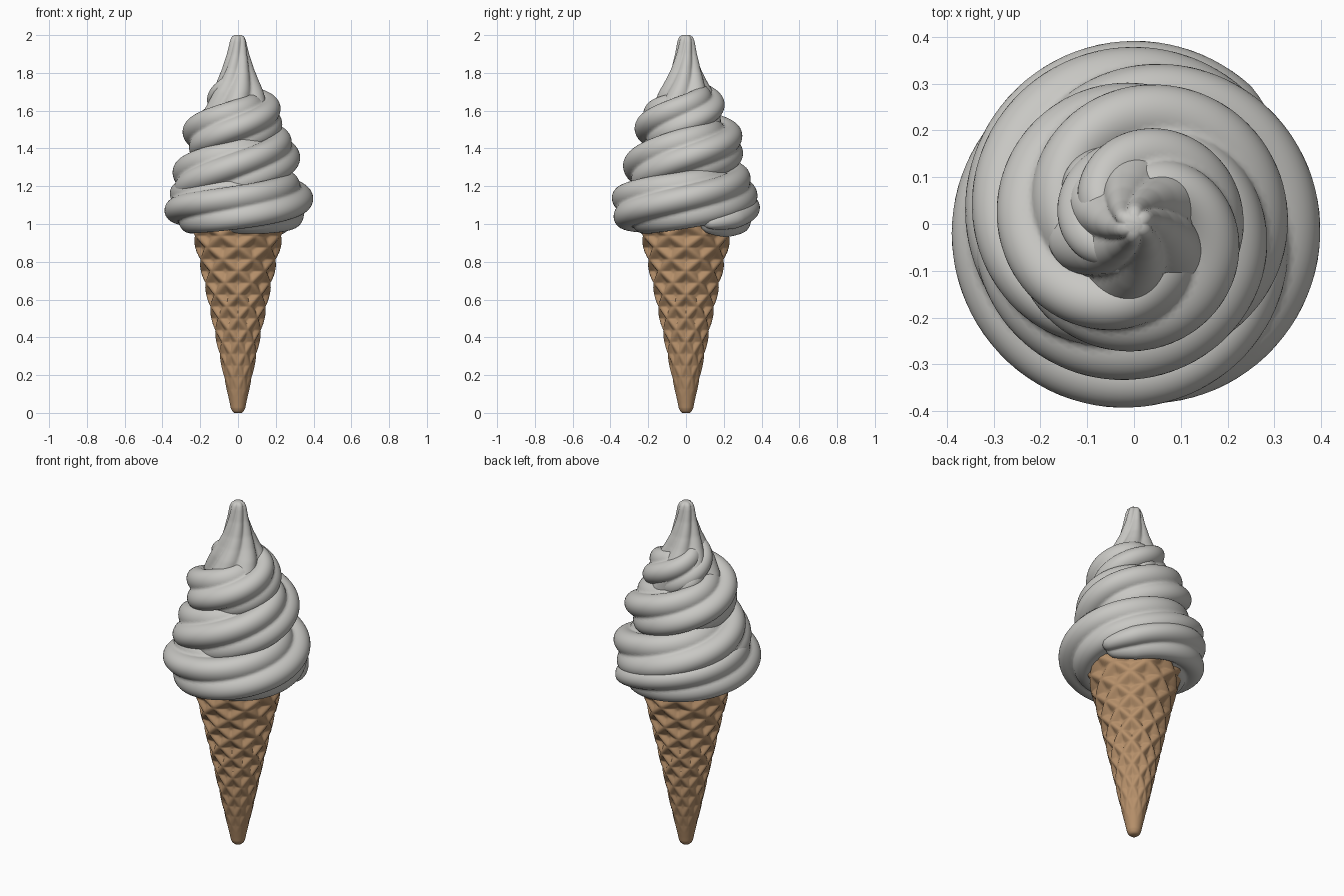
import bpy, bmesh, math
from mathutils import Vector

if "Cube" in bpy.data.objects:
    bpy.data.objects.remove(bpy.data.objects["Cube"])

TAU = 2 * math.pi


def material(name, rgb):
    m = bpy.data.materials.new(name)
    m.diffuse_color = (*rgb, 1)
    m.use_nodes = True
    m.node_tree.nodes["Principled BSDF"].inputs["Base Color"].default_value = m.diffuse_color
    return m


WAFFLE = material("waffle tan", (0.47, 0.28, 0.145))
CREAM = material("cream white", (0.58, 0.575, 0.55))


def lerp_table(table, x):
    """Linear interpolation in rows of (x, values...)."""
    for a, b in zip(table, table[1:]):
        if x <= b[0]:
            f = max(0, (x - a[0]) / (b[0] - a[0]))
            return [p + (q - p) * f for p, q in zip(a[1:], b[1:])]
    return list(table[-1][1:])


def smooth_table(table, x, w):
    rows = [lerp_table(table, x + w * k / 4) for k in range(-4, 5)]
    return [sum(c) / len(rows) for c in zip(*rows)]


def skin(name, rings, mat, angle):
    """Closed tube through a list of point rings."""
    bm = bmesh.new()
    vr = [[bm.verts.new(p) for p in ring] for ring in rings]
    n = len(vr[0])
    for a, b in zip(vr, vr[1:]):
        for i in range(n):
            j = (i + 1) % n
            bm.faces.new((a[i], a[j], b[j], b[i]))
    bm.faces.new(vr[0][::-1])
    bm.faces.new(vr[-1])
    bmesh.ops.recalc_face_normals(bm, faces=bm.faces)
    me = bpy.data.meshes.new(name)
    bm.to_mesh(me)
    bm.free()
    me.materials.append(mat)
    ob = bpy.data.objects.new(name, me)
    bpy.context.collection.objects.link(ob)
    bpy.ops.object.select_all(action='DESELECT')
    ob.select_set(True)
    bpy.context.view_layer.objects.active = ob
    bpy.ops.object.shade_smooth_by_angle(angle=math.radians(angle))
    return ob


# Waffle cone: round taper with crossing diagonal ridges
CONE = [(0, .02), (.008, .03), (.025, .038), (.05, .043), (.2, .076), (.4, .115),
        (.6, .155), (.8, .2), (1.0, .25), (1.02, .252)]
SEG, ROWS, DIAMONDS, PITCH = 128, 204, 8, .125


def ridge(u):
    d = abs(u - round(u))            # distance from a ridge line
    return max(0, 1 - max(0, d - .07) / .3)


rings = []
for k in range(ROWS + 1):
    z = 1.02 * k / ROWS
    r0 = lerp_table(CONE, z)[0]
    depth = .024 * min(1, max(0, (z - .08) / .5))
    ring = []
    for i in range(SEG):
        u, h = DIAMONDS * i / SEG, z / PITCH
        r = r0 + depth * (max(ridge(u + h), ridge(u - h)) - .7)
        a = TAU * i / SEG
        ring.append((r * math.cos(a), r * math.sin(a), z))
    rings.append(ring)
skin("waffle_cone", rings, WAFFLE, 60)

# Inner cream filling the gaps behind the coil, drawn up into a fluted tip
CORE = [(1.0, .245), (1.1, .27), (1.3, .22), (1.5, .19), (1.6, .175), (1.7, .135),
        (1.76, .105), (1.82, .08), (1.9, .056), (1.97, .042), (1.99, .034), (2.0, .02)]
rings = []
for k in range(101):
    z = 1 + k / 100
    r0 = lerp_table(CORE, z)[0]
    ring = []
    for i in range(72):
        a = TAU * i / 72
        lobe = abs(math.sin(3 * (a - 2.0 * (2 - z) * -1.6)))
        r = r0 * (.86 + .2 * lobe)
        ring.append((r * math.cos(a), r * math.sin(a), z))
    rings.append(ring)
skin("cream_core_and_tip", rings, CREAM, 60)

# Soft cream coil: (turns, height, path radius, tube radius)
COIL = [(0, 1.02, .28, .105), (.2, 1.09, .255, .13), (.45, 1.10, .245, .14),
        (.7, 1.09, .255, .145), (1, 1.13, .24, .15), (1.5, 1.24, .20, .15),
        (1.75, 1.31, .175, .145), (2, 1.38, .18, .145), (2.5, 1.48, .145, .14),
        (2.9, 1.56, .11, .135), (3.2, 1.62, .08, .12), (3.5, 1.69, .04, .10),
        (3.75, 1.77, .012, .07)]
START, STEPS, SIDES, LOBES = math.radians(18), 360, 70, 5
TURNS = COIL[-1][0]


def coil_point(t):
    z, rc, a = smooth_table(COIL, t, min(.1, max(0, TURNS - t)))
    th = START + TAU * t
    return Vector((rc * math.cos(th), rc * math.sin(th), z)), a, th


rings = []
for k in range(STEPS + 1):
    t = TURNS * k / STEPS
    c, a, th = coil_point(t)
    tangent = (coil_point(min(TURNS, t + .01))[0] - coil_point(max(0, t - .01))[0]).normalized()
    n1 = Vector((math.cos(th), math.sin(th), 0))
    n1 = (n1 - tangent * n1.dot(tangent)).normalized()
    n2 = n1.cross(tangent)
    # rounded ends
    a *= min(1, .5 + .5 * math.sqrt(min(1, k / 8)))
    a *= .4 + .6 * math.sqrt(min(1, (STEPS - k) / 12))
    twist = .55 * TAU * t
    ring = []
    for i in range(SIDES):
        p = TAU * i / SIDES
        lobe = abs(math.sin(LOBES * (p - twist) / 2))
        r = a * (.79 + .26 * lobe)
        ring.append(c + n1 * (r * math.cos(p)) + n2 * (r * math.sin(p)))
    rings.append(ring)
skin("cream_swirl", rings, CREAM, 60)
